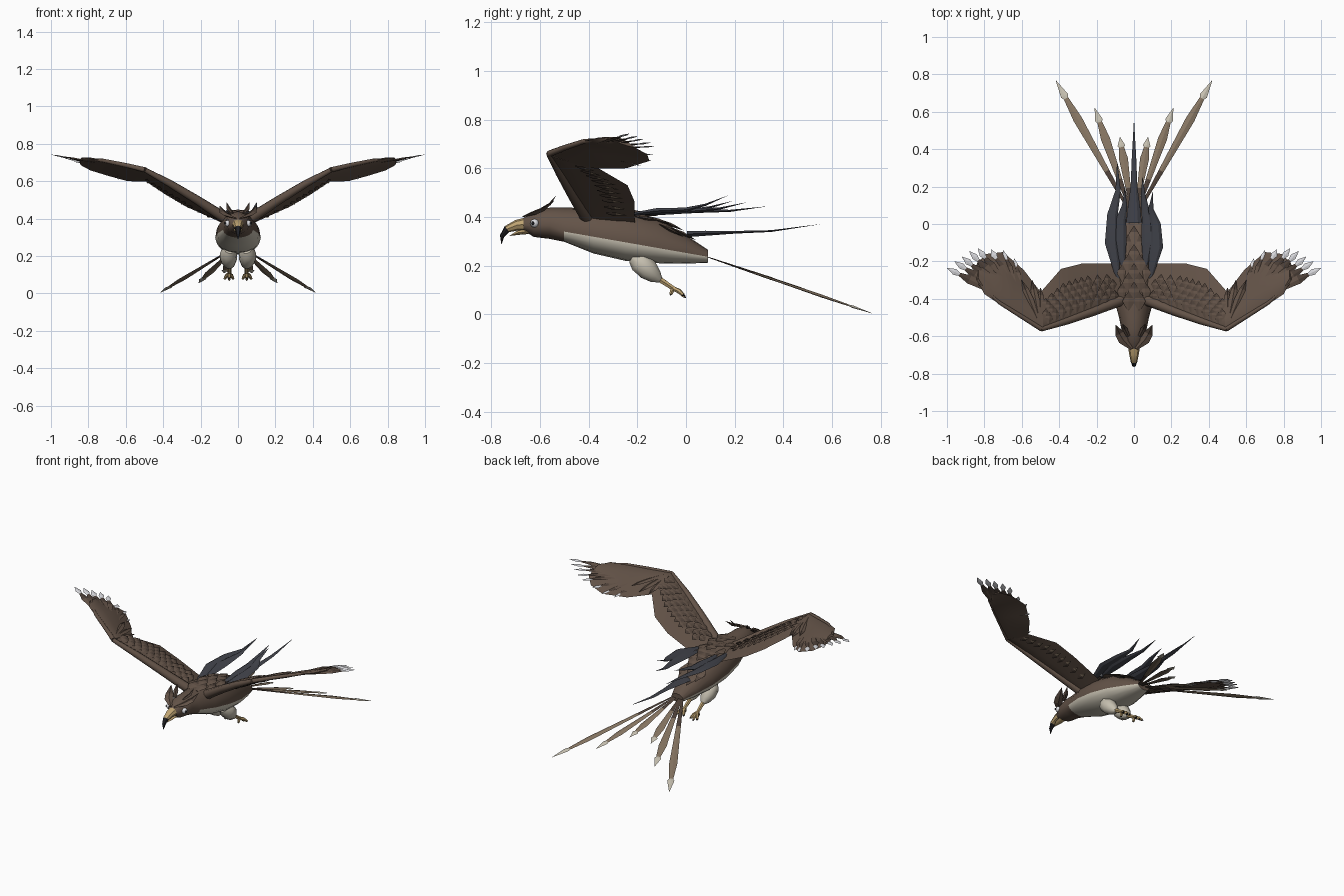
import bpy, bmesh, math
from mathutils import Vector as V

if "Cube" in bpy.data.objects:
    bpy.data.objects.remove(bpy.data.objects["Cube"])

COLORS = {
    "brown": (0.125, 0.086, 0.064), "dark_brown": (0.075, 0.052, 0.040),
    "light_brown": (0.235, 0.175, 0.12), "cream": (0.56, 0.52, 0.43),
    "white": (0.72, 0.72, 0.75), "tan": (0.52, 0.37, 0.17),
    "slate": (0.055, 0.058, 0.072), "black": (0.015, 0.015, 0.018)}
NAMES = list(COLORS)
MATS = []
for n, c in COLORS.items():
    m = bpy.data.materials.new(n)
    m.diffuse_color = (*c, 1)
    m.use_nodes = True
    m.node_tree.nodes["Principled BSDF"].inputs["Base Color"].default_value = m.diffuse_color
    MATS.append(m)


def finish(name, bm, smooth=None):
    bmesh.ops.recalc_face_normals(bm, faces=bm.faces)
    me = bpy.data.meshes.new(name)
    bm.to_mesh(me)
    bm.free()
    for m in MATS:
        me.materials.append(m)
    if smooth:
        me.shade_smooth()
        me.set_sharp_from_angle(angle=math.radians(smooth))
    ob = bpy.data.objects.new(name, me)
    bpy.context.collection.objects.link(ob)
    return ob


def skin(bm, rings, mat):
    """Join closed rings; mat(i, j) names the colour of each face."""
    vs = [[bm.verts.new(p) for p in r] for r in rings]
    n = len(vs[0])
    for i in range(len(vs) - 1):
        for j in range(n):
            k = (j + 1) % n
            f = bm.faces.new((vs[i][j], vs[i][k], vs[i + 1][k], vs[i + 1][j]))
            f.material_index = NAMES.index(mat(i, j))
    for i, r in ((0, vs[0]), (len(vs) - 2, vs[-1])):
        bm.faces.new(r).material_index = NAMES.index(mat(i, 0))


def tube(bm, pts, widths, colors, flat=1.0, n=4, up=(0, 0, 1)):
    """Tapered tube along a path; a flat four-sided one is a feather."""
    pts = [V(p) for p in pts]
    rings = []
    for i, p in enumerate(pts):
        t = (pts[min(i + 1, len(pts) - 1)] - pts[max(i - 1, 0)]).normalized()
        side = t.cross(V(up)).normalized()
        nor = side.cross(t)
        w = max(widths[i], 0.0008)
        rings.append([p + side * w * math.cos(a) + nor * w * flat * math.sin(a)
                      for a in (2 * math.pi * j / n for j in range(n))])
    skin(bm, rings, lambda i, j: colors[min(i, len(colors) - 1)])


def feather(bm, root, tip, w, color, tip_color, up=(0, 0, 1), cut=0.8, flat=0.2):
    a, b = V(root), V(tip)
    tube(bm, [a, a.lerp(b, cut * 0.7), a.lerp(b, cut), b], [w * 0.25, w, w * 0.75, 0],
         [color, color, tip_color], flat, 4, up)


def both(name, build, smooth=None):
    for s, label in ((1, "right_"), (-1, "left_")):
        bm = bmesh.new()
        build(bm)
        bmesh.ops.scale(bm, vec=(s, 1, 1), verts=bm.verts)
        finish(label + name, bm, smooth)


# Body and head: y, top, bottom, half width
BODY = [(-0.668, .395, .345, .03), (-0.625, .425, .318, .058), (-0.56, .438, .31, .068),
        (-0.50, .438, .298, .08), (-0.38, .437, .25, .112), (-0.25, .43, .22, .122),
        (-0.12, .395, .21, .11), (0.0, .325, .208, .075), (0.09, .265, .212, .042)]


def seam(y):
    return 0.345 - 0.175 * (max(y, -0.56) + 0.53)


rings = []
for y, top, bot, w in BODY:
    zb = seam(y) + (0.015 if y < -0.55 else 0)
    rings.append([(w * math.cos(a), y, zb + math.sin(a) * ((top - zb) if math.sin(a) > 0 else (zb - bot)))
                  for a in (math.pi * j / 8 for j in range(16))])
bm = bmesh.new()
skin(bm, rings, lambda i, j: "cream" if i >= 3 and j >= 8 else "brown")
finish("body", bm, 40)


def back(x, y):
    """Point on the upper body surface."""
    for a, b in zip(BODY, BODY[1:]):
        if a[0] <= y <= b[0]:
            k = (y - a[0]) / (b[0] - a[0])
            top, w = a[1] + k * (b[1] - a[1]), a[3] + k * (b[3] - a[3])
            return V((x, y, seam(y) + (top - seam(y)) * math.sqrt(max(0, 1 - (x / w) ** 2))))


# Overlapping back scales
bm = bmesh.new()
for r in range(9):
    y = -0.46 + r * 0.05
    for x in ((-0.058, 0, 0.058) if r % 2 else (-0.029, 0.029)):
        if abs(x) > 0.05 and y > -0.1:
            continue
        p, q = back(x, y), back(x, min(y + 0.1, 0.085))
        feather(bm, p, q + V((0, 0, 0.014)), 0.033, "brown", "dark_brown", cut=0.65, flat=0.22)
finish("back_scales", bm)

# Hooked beak
bm = bmesh.new()
tube(bm, [(0, -.645, .372), (0, -.695, .366), (0, -.735, .35), (0, -.755, .322), (0, -.758, .288)],
     [.034, .026, .018, .011, 0], ["tan", "tan", "black"], 0.85, 8)
tube(bm, [(0, -.645, .342), (0, -.69, .335), (0, -.725, .322)], [.024, .018, 0], ["tan"], 0.5, 8)
finish("beak", bm, 40)


# Brow tufts and eyes
def brow(bm):
    tube(bm, [(.012, -.668, .402), (.058, -.62, .418), (.078, -.585, .432), (.098, -.54, .468)],
         [.008, .026, .024, 0], ["brown", "brown", "dark_brown"], 0.35)
    tube(bm, [(.03, -.60, .43), (.05, -.56, .452), (.06, -.535, .485)], [.01, .014, 0], ["dark_brown"], 0.4)


def eye(bm):
    for p, r, c in (((.054, -.622, .374), .018, "white"), ((.068, -.629, .374), .007, "black")):
        got = bmesh.ops.create_icosphere(bm, subdivisions=2, radius=r)["verts"]
        bmesh.ops.translate(bm, verts=got, vec=p)
        for f in {f for v in got for f in v.link_faces}:
            f.material_index = NAMES.index(c)


both("brow", brow)
both("eye", eye, 60)

# Wing stations: leading point, trailing point
INNER = [((.06, -.42, .395), (.08, -.21, .375)), ((.22, -.475, .50), (.28, -.212, .465)),
         ((.36, -.525, .585), (.39, -.24, .53)), ((.50, -.572, .662), (.495, -.36, .60))]
OUTER = [((.49, -.572, .662), (.495, -.37, .598)), ((.60, -.505, .685), (.59, -.245, .60)),
         ((.71, -.435, .708), (.70, -.15, .63)), ((.80, -.375, .722), (.79, -.16, .658)),
         ((.84, -.30, .722), (.84, -.21, .685))]


def wing_point(st, u, f, side=1, extra=0.0):
    x = min(max(u, 0), 1) * (len(st) - 1)
    i = min(int(x), len(st) - 2)
    k = x - i
    a, b = V(st[i][0]).lerp(V(st[i + 1][0]), k), V(st[i][1]).lerp(V(st[i + 1][1]), k)
    nor = (V(st[i + 1][0]) - V(st[i][0])).cross(b - a).normalized()
    h = 0.045 * math.sqrt(f) * max(0, 1 - f) * (1 if side > 0 else -0.5)
    return a.lerp(b, f) + nor * (h + extra), nor


def wing_panel(st):
    def build(bm):
        n = (len(st) - 1) * 2
        skin(bm, [[wing_point(st, i / n, f, s)[0] for f, s in
                   ((0, 1), (.08, 1), (.3, 1), (.6, 1), (1, 1), (.6, -1), (.3, -1), (.08, -1))]
                  for i in range(n + 1)], lambda i, j: "brown")
    return build


both("inner_wing", wing_panel(INNER), 35)
both("outer_wing", wing_panel(OUTER), 35)


# Rounded arm along the leading edge
def arm(bm):
    tube(bm, [(.05, -.40, .39), (.22, -.468, .50), (.36, -.518, .585), (.497, -.562, .66)],
         [.03, .024, .02, .013], ["brown"], 1, 8)
    tube(bm, [(.495, -.56, .66), (.60, -.495, .685), (.72, -.42, .71), (.83, -.32, .722)],
         [.014, .012, .01, .004], ["brown"], 1, 8)


both("wing_arm", arm, 50)


# Scale rows, pale covert tips and pale underside feathers
def coverts(bm):
    for row in range(4):
        for i in range(10):
            u = 0.1 + (i + 0.5 * (row % 2)) * 0.09
            f = 0.1 + row * 0.13
            p, nor = wing_point(INNER, u, f, 1, 0.002)
            q, _ = wing_point(INNER, u, f + 0.25, 1, 0.014)
            feather(bm, p, q, 0.024, "brown", "dark_brown", nor, 0.65, 0.22)
    for i in range(10):
        u = 0.14 + i * 0.09
        p, nor = wing_point(INNER, u, 0.5, 1, 0.002)
        q, _ = wing_point(INNER, u, 0.73, 1, 0.012)
        feather(bm, p, q, 0.013, "dark_brown", "cream", nor, 0.6, 0.3)
        p, nor = wing_point(INNER, u, 0.5, -1, -0.004)
        q, _ = wing_point(INNER, u, 0.86, -1, -0.008)
        feather(bm, p, q, 0.016, "dark_brown", "light_brown", nor, 0.5, 0.2)


both("wing_coverts", coverts)

# Flight feather tips on the outer wing
TIPS = [(1.0, -.235, .742), (.96, -.20, .732), (.92, -.175, .72), (.88, -.145, .705), (.835, -.13, .69),
        (.765, -.135, .655), (.70, -.14, .632), (.64, -.185, .61)]


def primaries(bm):
    wrist = V((.60, -.44, .672))
    for i, t in enumerate(TIPS):
        b = V(t)
        a = b.lerp(wrist, 0.6)
        tube(bm, [a, a.lerp(b, .5), a.lerp(b, .72), a.lerp(b, .83), b],
             [.012, .024, .009, .017, 0] if i < 6 else [.012, .02, .009, .012, 0],
             ["brown", "dark_brown", "white"], 0.22)
    # Narrow feathers folded over the wrist
    for t in ((.50, -.34, .61), (.545, -.30, .625), (.60, -.30, .65)):
        feather(bm, (.50, -.55, .668), t, .022, "brown", "dark_brown", flat=0.35)


both("flight_feathers", primaries)

# Tail fan
for k, (x, y, z) in enumerate(((.418, .768, .003), (.21, .62, .055), (.075, .465, .108))):
    def tail(bm):
        a, b = V((.012 + .008 * (2 - k), .075, .24)), V((x, y, z))
        tube(bm, [a, a.lerp(b, .3), a.lerp(b, .7), a.lerp(b, .86), a.lerp(b, .88), b],
             [.006, .014, .024, .013, .021, 0],
             ["dark_brown", "light_brown", "light_brown", "cream"], 0.25)
    both("tail_feather_%d" % (k + 1), tail)

# Dark streamers: path points and widths
STREAMERS = [
    [(0, .005, .33), (0, .08, .333), (0, .2, .337), (0, .35, .342), (0, .55, .37)],
    [(.085, -.29, .40), (.12, -.12, .425), (.115, 0, .43), (.09, .08, .45), (.10, .17, .487)],
    [(.06, -.22, .41), (.075, -.08, .42), (.07, .03, .425), (.05, .14, .435), (.045, .25, .46)],
    [(-.085, -.29, .40), (-.12, -.1, .42), (-.115, .05, .425), (-.085, .18, .425), (-.09, .33, .443)],
    [(-.06, -.22, .41), (-.075, -.08, .42), (-.07, .02, .425), (-.05, .1, .44), (-.05, .19, .465)]]
for i, path in enumerate(STREAMERS):
    bm = bmesh.new()
    tube(bm, path, [.042, .034, .018, .012, 0] if i == 0 else [.012, .036, .028, .014, 0], ["slate"], 0.35, 6)
    finish("streamer_%d" % (i + 1), bm, 30)


# Legs: feathered thigh, shank, toes and claws
def thigh(bm):
    tube(bm, [(.045, -.215, .235), (.05, -.19, .215), (.05, -.155, .182), (.046, -.125, .155), (.045, -.105, .14)],
         [.028, .046, .045, .03, .012], ["cream"], 1, 10)


def foot(bm):
    tube(bm, [(.045, -.125, .155), (.047, -.045, .102)], [.014, .010], ["tan"], 1, 6)
    for dx, y, z in ((-.025, -.005, .075), (0, .0, .068), (.028, -.005, .075), (.0, -.065, .078)):
        a, b = V((.047, -.05, .105)), V((.047 + dx, y, z))
        tube(bm, [a, a.lerp(b, .5) + V((0, 0, .005)), a.lerp(b, .85), b], [.010, .010, .007, 0],
             ["tan", "tan", "black"], 1, 6)


both("thigh", thigh, 50)
both("foot", foot)
